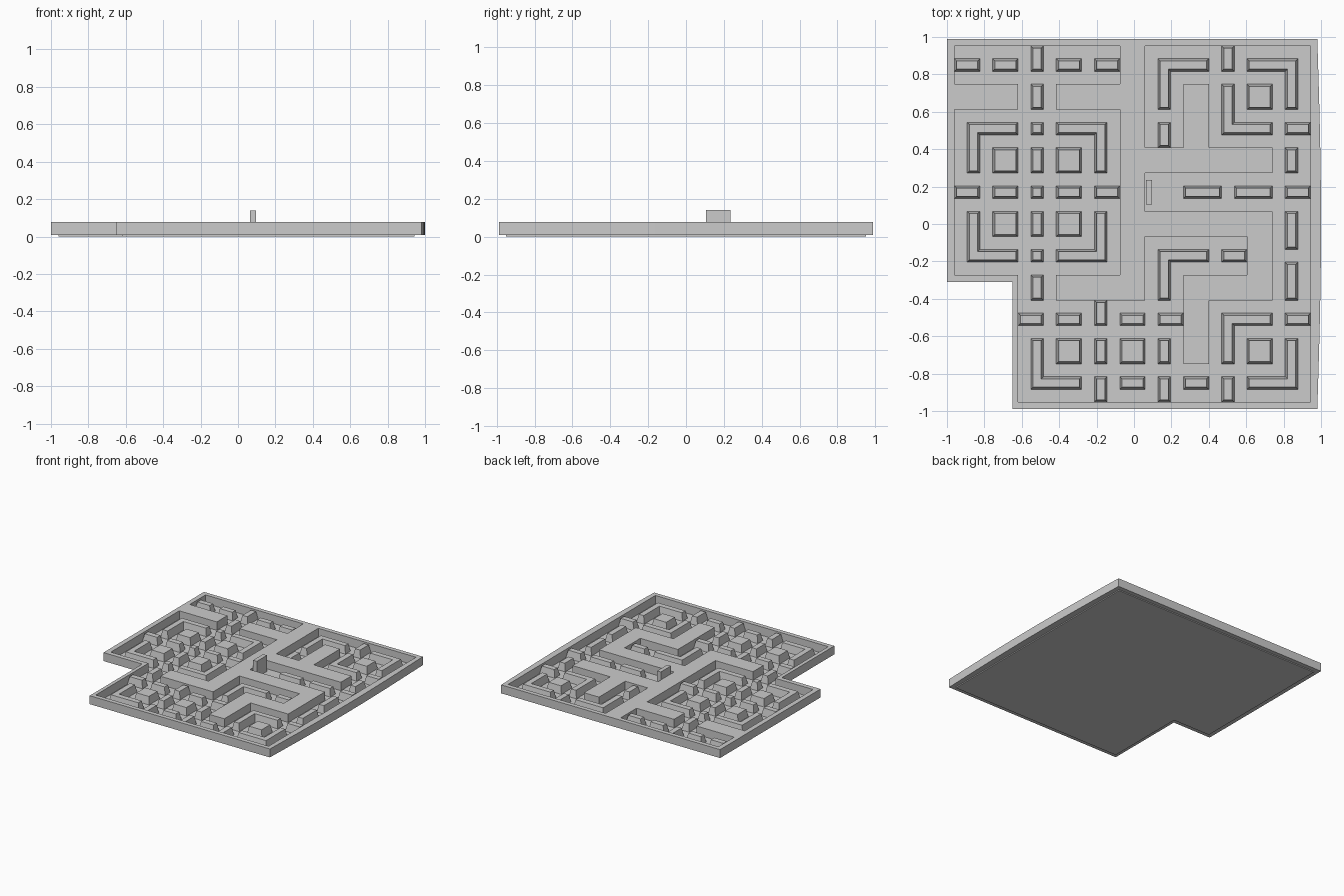
import bpy, bmesh, math

if "Cube" in bpy.data.objects:
    bpy.data.objects.remove(bpy.data.objects["Cube"], do_unlink=True)

U = 0.068                       # one maze cell
X0, Y0 = -0.96, 0.952           # back left corner of the maze
FLOOR, TOP = 0.008, 0.077

grey = bpy.data.materials.new("plain_grey")
grey.use_nodes = True
grey.diffuse_color = (0.6, 0.6, 0.6, 1)
grey.node_tree.nodes["Principled BSDF"].inputs["Base Color"].default_value = (0.6, 0.6, 0.6, 1)


def cell(c, r):
    return (X0 + c * U, Y0 - r * U)


def add_object(name, mesh):
    mesh.materials.clear()
    mesh.materials.append(grey)
    ob = bpy.data.objects.new(name, mesh)
    bpy.context.collection.objects.link(ob)
    return ob


def slab(name, loops, z0, z1):
    """Fill flat outlines (later loops are holes) and thicken them."""
    curve = bpy.data.curves.new(name + "_outline", "CURVE")
    curve.dimensions = "2D"
    curve.fill_mode = "BOTH"
    curve.extrude = (z1 - z0) / 2
    for loop in loops:
        sp = curve.splines.new("POLY")
        sp.points.add(len(loop) - 1)
        for p, (x, y) in zip(sp.points, loop):
            p.co = (x, y, 0, 1)
        sp.use_cyclic_u = True
    tmp = bpy.data.objects.new(name + "_outline", curve)
    bpy.context.collection.objects.link(tmp)
    bpy.context.view_layer.update()
    deps = bpy.context.evaluated_depsgraph_get()
    mesh = bpy.data.meshes.new_from_object(tmp.evaluated_get(deps))
    bpy.data.objects.remove(tmp, do_unlink=True)
    bm = bmesh.new()
    bm.from_mesh(mesh)
    bmesh.ops.remove_doubles(bm, verts=bm.verts, dist=1e-5)
    bmesh.ops.recalc_face_normals(bm, faces=bm.faces)
    for f in bm.faces:
        f.smooth = False
    for v in bm.verts:
        v.co.z += (z0 + z1) / 2
    bm.to_mesh(mesh)
    bm.free()
    mesh.name = name
    return add_object(name, mesh)


# Outer plate: notched corner and a gently bowed right edge
H = 0.988
bowed = [(0.98 + 0.02 * math.cos(t * math.pi / 2), H * t)
         for t in (i / 6 for i in range(-6, 7))]
outer = bowed + [(-1, H), (-1, -0.31), (-0.65, -0.31), (-0.65, -H)]

# Single winding outline of the sunken maze
recess = [cell(c, r) for c, r in [
    (0, 0), (13, 0), (13, 3), (8, 3), (8, 5), (13, 5), (13, 18), (8, 18), (8, 20),
    (15, 20), (15, 15), (23, 15), (23, 18), (18, 18), (18, 25), (20, 25), (20, 20),
    (25, 20), (25, 13), (15, 13), (15, 10), (25, 10), (25, 8), (20, 8), (20, 3),
    (18, 3), (18, 8), (15, 8), (15, 0), (28, 0), (28, 28), (5, 28), (5, 18),
    (0, 18), (0, 5), (5, 5), (5, 3), (0, 3)]]
slab("maze_plate", [outer, recess], FLOOR, TOP)

# Thin floor under the maze
floor = [cell(c, r) for c, r in [(0, 0), (28, 0), (28, 28), (5, 28), (5, 18), (0, 18)]]
slab("maze_floor", [floor], 0, FLOOR)

# Plan of the raised blocks between the corridors
plan = [
    "......o..............o",
    "oo.oo.o.oo.oo...oooo.o.oooo",
    "................o.........o",
    "......o.........o....o.oo.o",
    "......o.........o....o.oo.o",
    ".....................o",
    ".oooo.o.oooo....o....oooo.oo",
    ".o.........o....o",
    ".o.oo.o.oo.o..............o",
    ".o.oo.o.oo.o..............o",
    "",
    "oo.oo.o.oo.oo.....ooo.ooo.oo",
    "",
    ".o.oo.o.oo.o..............o",
    ".o.oo.o.oo.o..............o",
    ".o.........o..............o",
    ".oooo.o.oooo....oooo.oo",
    "................o.........o",
    "......o.........o.........o",
    "......o.........o.........o",
    "...........o",
    ".....oo.oo.o.oo.oo...oooo.oo",
    ".....................o",
    "......o.oo.o.oo.o....o.oo.o",
    "......o.oo.o.oo.o....o.oo.o",
    "......o...................o",
    "......oooo.o.oo.o.oo.o.oooo",
    "...........o....o....o",
]
bm = bmesh.new()
for r, row in enumerate(plan):
    for c, mark in enumerate(row):
        if mark == "o":
            corners = [cell(c, r + 1), cell(c + 1, r + 1), cell(c + 1, r), cell(c, r)]
            bm.faces.new([bm.verts.new((x, y, FLOOR)) for x, y in corners])
bmesh.ops.remove_doubles(bm, verts=bm.verts, dist=1e-4)
bmesh.ops.dissolve_limit(bm, angle_limit=0.01, verts=bm.verts, edges=bm.edges)
# Taper the blocks: narrow the footprint and lift the inner faces
tops = list(bm.faces)
bm.normal_update()
bmesh.ops.inset_region(bm, faces=tops, thickness=0.012, use_even_offset=True, use_boundary=True)
for v in {v for f in tops for v in f.verts}:
    v.co.z = TOP - 0.007
bm.normal_update()
mesh = bpy.data.meshes.new("maze_blocks")
bm.to_mesh(mesh)
bm.free()
add_object("maze_blocks", mesh)

# Upright marker standing in the central corridor
slab("standing_marker", [[(0.063, 0.105), (0.097, 0.105), (0.097, 0.235), (0.063, 0.235)]],
     FLOOR, 0.14)
